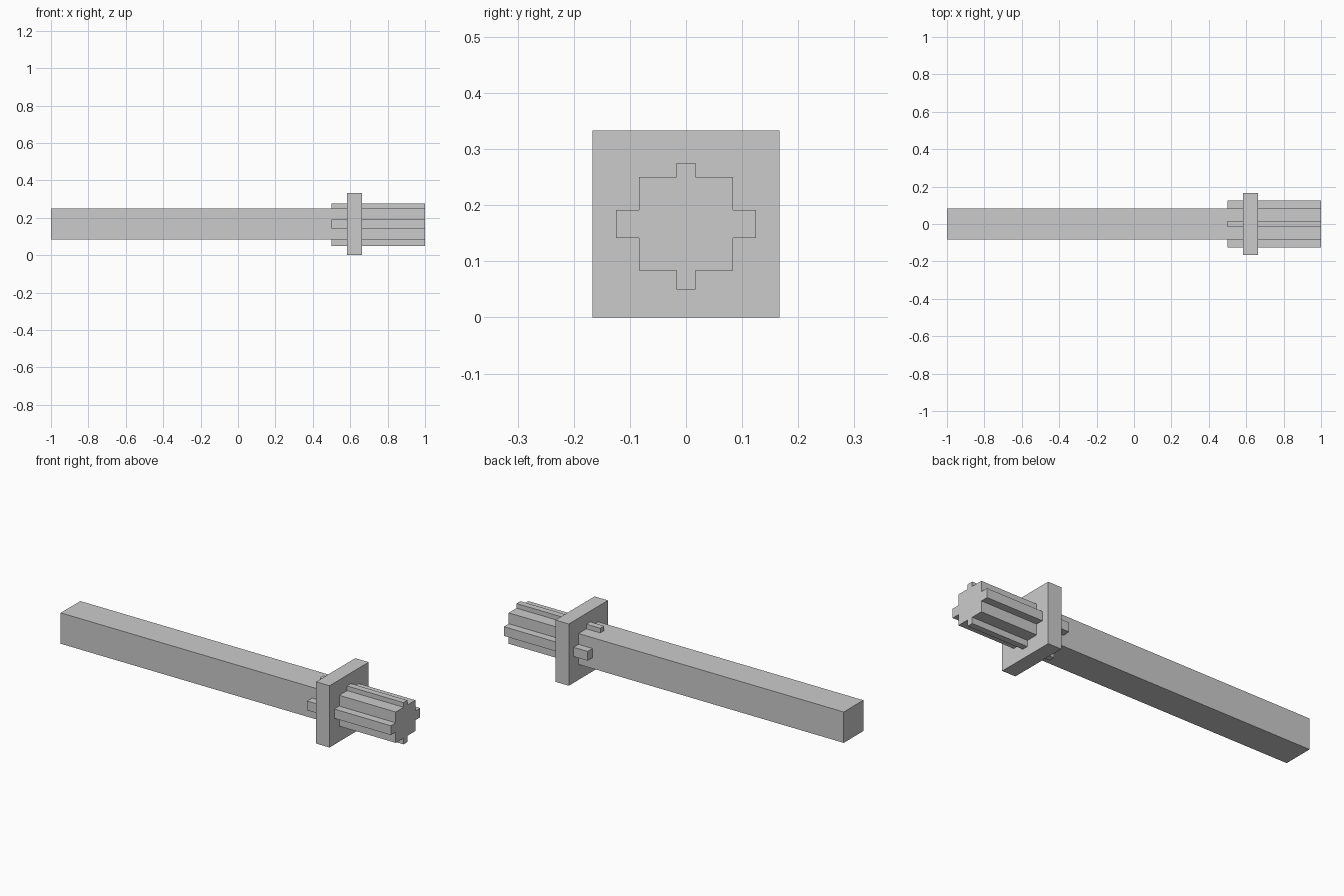
import bpy

if "Cube" in bpy.data.objects:
    bpy.data.objects.remove(bpy.data.objects["Cube"])

MID = 1 / 6      # height of the long axis
HALF = 1 / 12    # half thickness of the shaft

steel = bpy.data.materials.new("light_grey")
steel.diffuse_color = (0.6, 0.6, 0.6, 1)
steel.use_nodes = True
steel.node_tree.nodes["Principled BSDF"].inputs["Base Color"].default_value = steel.diffuse_color


def box(name, x, y, z):
    """Box from (min, max) spans; z is measured from the long axis."""
    spans = (x, y, (z[0] + MID, z[1] + MID))
    bpy.ops.mesh.primitive_cube_add(size=1, location=[(a + b) / 2 for a, b in spans])
    ob = bpy.context.object
    ob.name = name
    ob.scale = [b - a for a, b in spans]
    bpy.ops.object.transform_apply(location=False, rotation=False, scale=True)
    ob.data.materials.append(steel)
    return ob


# Square shaft: long blade and the core of the grip
box("shaft", (-1, 1), (-HALF, HALF), (-HALF, HALF))

# Square guard plate
box("guard", (0.583, 0.663), (-MID, MID), (-MID, MID))

# Grip ribs on the four sides, running through the guard
for side, s in (("front", -1), ("back", 1)):
    box(side + "_rib", (0.5, 1), sorted((s * HALF, s * 0.125)), (-0.025, 0.025))
for side, s in (("bottom", -1), ("top", 1)):
    box(side + "_rib", (0.5, 1), (-0.0167, 0.0167), sorted((s * HALF, s * (0.1083 if s > 0 else 0.1167))))
